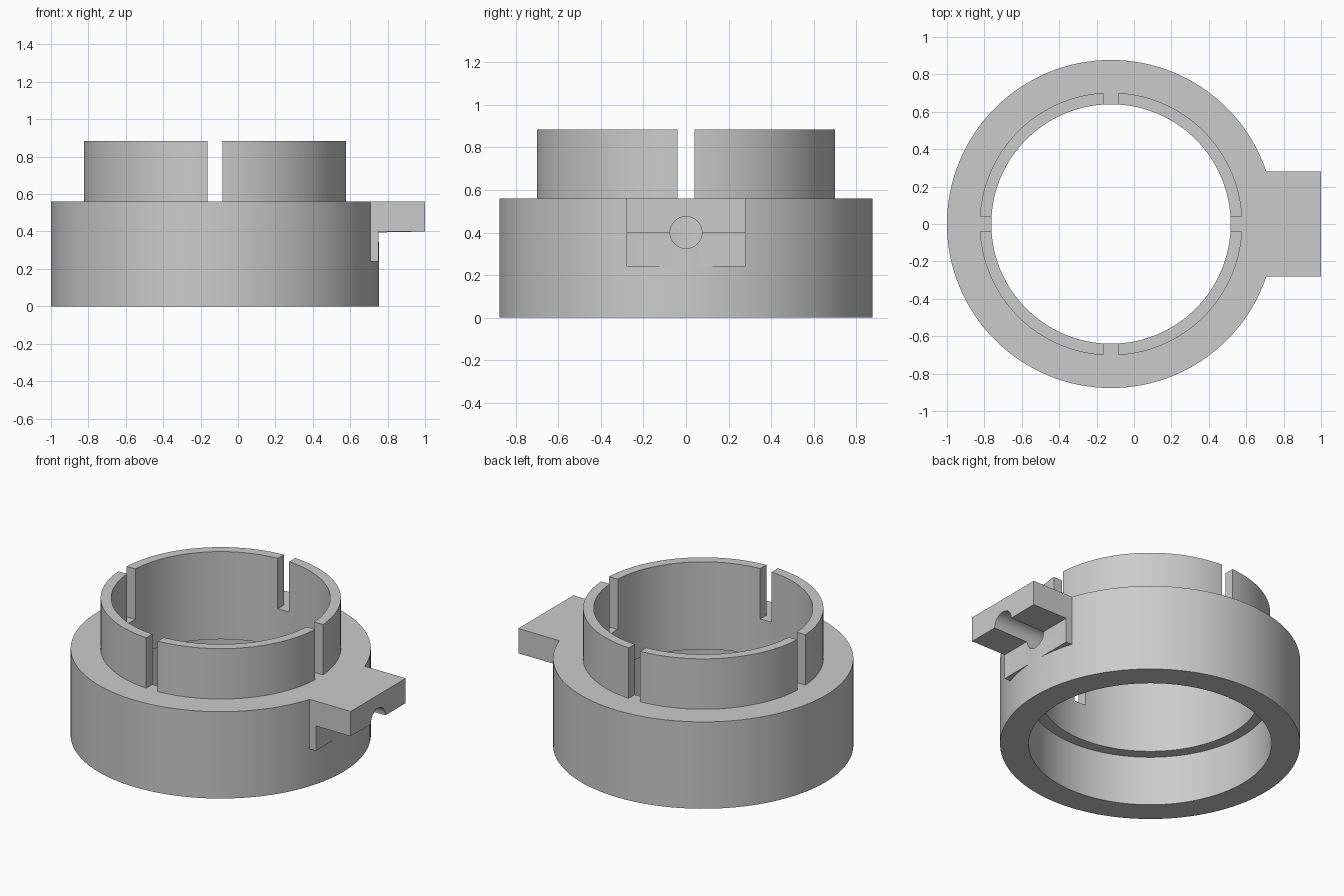
import bpy
import bmesh
import math
from mathutils import Matrix

cube = bpy.data.objects.get("Cube")
if cube:
    bpy.data.objects.remove(cube, do_unlink=True)

CX = -0.123      # ring axis
OUTER, BORE, COLLAR, RECESS = 0.877, 0.64, 0.702, 0.71
FLANGE, TOP, LEDGE = 0.56, 0.885, 0.32
SEGMENTS = 128

grey = bpy.data.materials.new("plain grey")
grey.use_nodes = True
grey.diffuse_color = (0.6, 0.6, 0.6, 1)
grey.node_tree.nodes["Principled BSDF"].inputs["Base Color"].default_value = (0.6, 0.6, 0.6, 1)


def make_object(name, bm):
    bmesh.ops.recalc_face_normals(bm, faces=bm.faces)
    mesh = bpy.data.meshes.new(name)
    bm.to_mesh(mesh)
    bm.free()
    mesh.materials.append(grey)
    obj = bpy.data.objects.new(name, mesh)
    bpy.context.collection.objects.link(obj)
    return obj


def lathe(name, profile):
    """Closed (radius, height) profile turned about the ring axis."""
    bm = bmesh.new()
    rings = []
    for i in range(SEGMENTS):
        a = math.tau * i / SEGMENTS
        rings.append([bm.verts.new((CX + r * math.cos(a), r * math.sin(a), z)) for r, z in profile])
    n = len(profile)
    for i, ring in enumerate(rings):
        following = rings[(i + 1) % SEGMENTS]
        for j in range(n):
            k = (j + 1) % n
            bm.faces.new((ring[j], following[j], following[k], ring[k]))
    return make_object(name, bm)


def box(name, low, high):
    bm = bmesh.new()
    size = [h - l for l, h in zip(low, high)]
    mid = [(h + l) / 2 for l, h in zip(low, high)]
    bmesh.ops.create_cube(bm, size=1, matrix=Matrix.Translation(mid) @ Matrix.Diagonal((*size, 1)))
    return make_object(name, bm)


def combine(target, tool, operation):
    bpy.context.view_layer.objects.active = target
    mod = target.modifiers.new(operation.lower(), "BOOLEAN")
    mod.operation, mod.solver, mod.object = operation, "EXACT", tool
    bpy.ops.object.modifier_apply(modifier=mod.name)
    bpy.data.objects.remove(tool, do_unlink=True)


# Base ring with a wider recess underneath
base = lathe("base_ring", [(OUTER, 0), (OUTER, FLANGE), (BORE, FLANGE),
                           (BORE, LEDGE), (RECESS, LEDGE), (RECESS, 0)])

# Side tab: an L-shaped bracket merged with the ring
tab_outline = [(0.65, 0.24), (0.752, 0.24), (0.752, 0.4), (1, 0.4), (1, FLANGE), (0.65, FLANGE)]
bm = bmesh.new()
side = bm.faces.new([bm.verts.new((x, -0.28, z)) for x, z in tab_outline])
swept = bmesh.ops.extrude_face_region(bm, geom=[side])["geom"]
bmesh.ops.translate(bm, vec=(0, 0.56, 0), verts=[v for v in swept if isinstance(v, bmesh.types.BMVert)])
combine(base, make_object("side_tab", bm), "UNION")

# Round channel along the tab and through the wall
bm = bmesh.new()
place = Matrix.Translation((0.75, 0, 0.4)) @ Matrix.Rotation(math.pi / 2, 4, "Y")
bmesh.ops.create_cone(bm, cap_ends=True, segments=48, radius1=0.075, radius2=0.075, depth=0.7, matrix=place)
combine(base, make_object("channel_cutter", bm), "DIFFERENCE")

# Upper collar split into four by crossing slots
collar = lathe("slotted_collar", [(COLLAR, FLANGE), (COLLAR, TOP), (BORE, TOP), (BORE, FLANGE)])
half = 0.041
for reach_x, reach_y in ((1, half), (half, 1)):
    cutter = box("slot_cutter", (CX - reach_x, -reach_y, 0.5), (CX + reach_x, reach_y, 1))
    combine(collar, cutter, "DIFFERENCE")

# Smooth round walls, sharp rims
for obj in (base, collar):
    bpy.ops.object.select_all(action="DESELECT")
    obj.select_set(True)
    bpy.context.view_layer.objects.active = obj
    bpy.ops.object.shade_smooth_by_angle(angle=math.radians(30))
